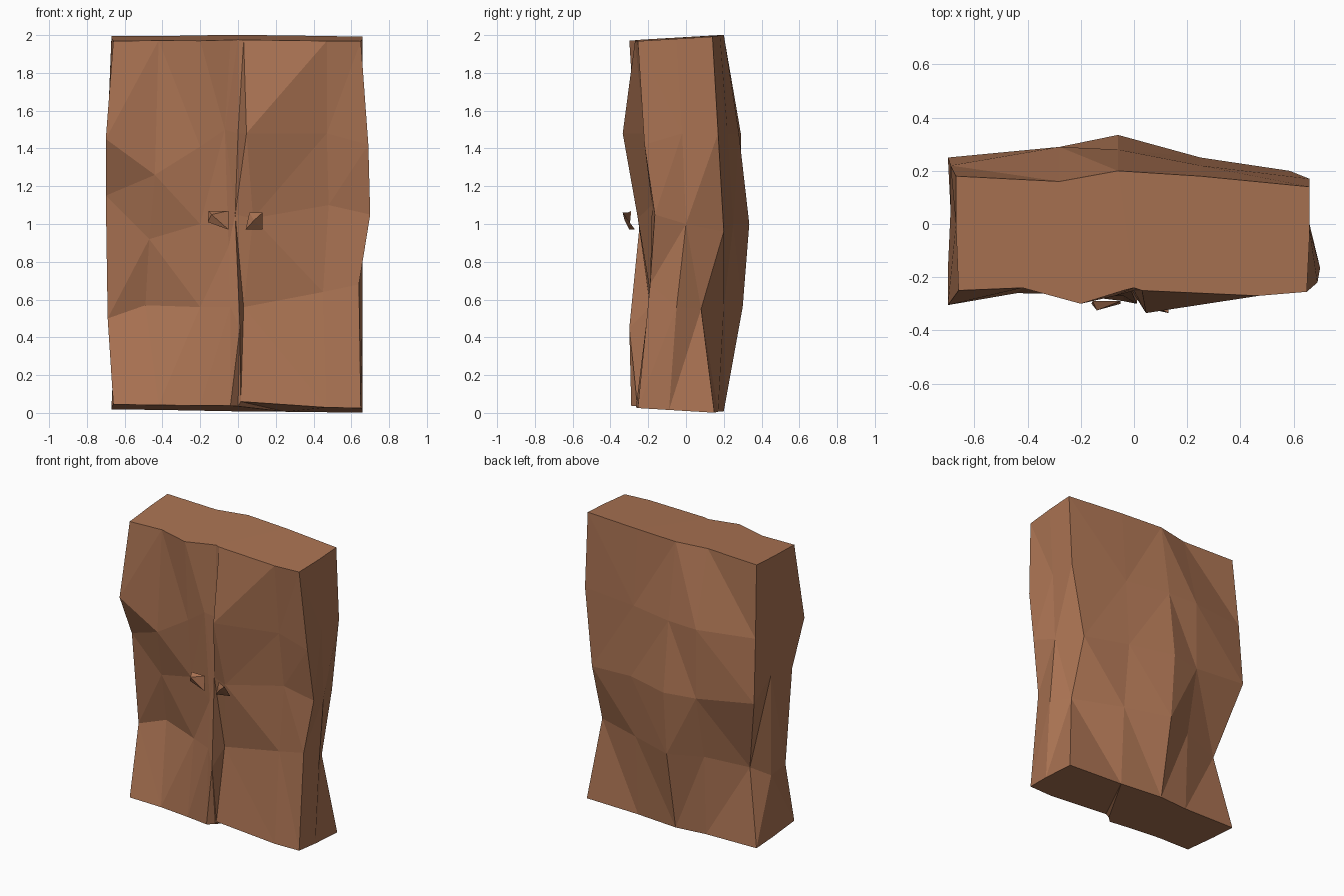
import bpy, bmesh

if "Cube" in bpy.data.objects:
    bpy.data.objects.remove(bpy.data.objects["Cube"])

wood = bpy.data.materials.new("brown_wood")
wood.diffuse_color = (0.40, 0.17, 0.085, 1)
wood.use_nodes = True
wood.node_tree.nodes["Principled BSDF"].inputs["Base Color"].default_value = wood.diffuse_color


def finish(bm, name):
    bmesh.ops.recalc_face_normals(bm, faces=bm.faces)
    mesh = bpy.data.meshes.new(name)
    bm.to_mesh(mesh)
    bm.free()
    obj = bpy.data.objects.new(name, mesh)
    bpy.context.collection.objects.link(obj)
    mesh.materials.append(wood)
    return obj


# Cabinet body: uneven vertical edges, each x and its depth at five levels
LEVELS = (0.02, 0.56, 1.0, 1.48, 1.99)
EDGES = {
    "front_left": (-0.66, (-0.25, -0.11, -0.17, -0.305, -0.25)),
    "left_door": (-0.42, (-0.25, -0.09, -0.17, -0.26, -0.24)),
    "left_door_inner": (-0.20, (-0.27, -0.20, -0.23, -0.265, -0.30)),
    "gap_left": (-0.04, (-0.29, -0.27, -0.24, -0.27, -0.25)),
    "gap": (0.0, (-0.25, -0.30, -0.24, -0.25, -0.24)),
    "gap_right": (0.03, (-0.26, -0.19, -0.255, -0.335, -0.25)),
    "right_door": (0.47, (-0.265, -0.19, -0.18, -0.22, -0.27)),
    "front_right": (0.65, (-0.255, -0.19, -0.165, -0.22, -0.255)),
    "right_side": (0.66, (-0.09, -0.05, 0.0, -0.02, -0.05)),
    "back_right": (0.66, (0.15, 0.08, 0.20, 0.17, 0.14)),
    "back_inner": (0.25, (0.17, 0.20, 0.25, 0.22, 0.18)),
    "back_peak": (-0.06, (0.20, 0.30, 0.335, 0.28, 0.20)),
    "back_outer": (-0.28, (0.18, 0.20, 0.29, 0.29, 0.16)),
    "back_left": (-0.67, (0.18, 0.11, 0.25, 0.22, 0.18)),
    "left_side": (-0.67, (0.0, -0.01, 0.05, 0.0, 0.0)),
}
# Warped points that leave the regular grid: (x, z) by edge and level
WARPS = {
    ("front_left", 1): (-0.69, 0.50), ("front_left", 2): (-0.70, 1.15),
    ("front_left", 3): (-0.70, 1.45), ("left_door", 1): (-0.49, 0.57),
    ("left_door", 2): (-0.47, 0.92), ("left_door", 3): (-0.44, 1.26),
    ("left_door_inner", 3): (-0.20, 1.41), ("gap_left", 2): (-0.05, 0.88),
    ("gap_left", 3): (-0.07, 1.50), ("gap", 1): (0.01, 0.45),
    ("gap", 2): (-0.015, 1.05), ("gap_right", 0): (0.015, 0.06),
    ("gap_right", 2): (0.08, 1.03), ("gap_right", 3): (0.045, 1.48),
    ("right_door", 2): (0.48, 1.10), ("right_door", 1): (0.45, 0.64),
    ("front_right", 1): (0.64, 0.68), ("front_right", 2): (0.70, 1.05),
    ("front_right", 3): (0.69, 1.42), ("back_right", 1): (0.59, 0.55),
    ("back_right", 2): (0.585, 0.96), ("back_left", 1): (-0.57, 0.53),
    ("back_left", 2): (-0.70, 1.06), ("back_left", 3): (-0.69, 1.50),
    ("left_side", 1): (-0.65, 0.45), ("left_side", 2): (-0.69, 1.18),
}
bm = bmesh.new()
rings = []
for i, level in enumerate(LEVELS):
    ring = []
    for name, (x, depths) in EDGES.items():
        y, z = depths[i], level
        if i == 0:
            z += -0.015 * x - 0.06 * y
        elif i == len(LEVELS) - 1:
            z += 0.06 * y - 0.01 * abs(x)
        x, z = WARPS.get((name, i), (x, z))
        ring.append(bm.verts.new((x, y, z)))
    rings.append(ring)

# Faceted walls, each quad split along its shorter diagonal
n = len(EDGES)
for low, high in zip(rings, rings[1:]):
    for j in range(n):
        a, b = low[j], low[(j + 1) % n]
        c, d = high[(j + 1) % n], high[j]
        if (a.co - c.co).length < (b.co - d.co).length:
            tris = ((a, b, c), (a, c, d))
        else:
            tris = ((a, b, d), (b, c, d))
        for tri in tris:
            bm.faces.new(tri)

# Top and bottom caps
caps = [bm.faces.new(rings[0][::-1]), bm.faces.new(rings[-1])]
bmesh.ops.triangulate(bm, faces=caps)
finish(bm, "cabinet_body")


# Door knobs: skewed four-sided pyramids
def knob(name, base, tip):
    bm = bmesh.new()
    ring = [bm.verts.new(p) for p in base]
    apex = bm.verts.new(tip)
    bm.faces.new(ring)
    for j in range(4):
        bm.faces.new((ring[j], ring[(j + 1) % 4], apex))
    finish(bm, name)


knob("left_knob",
     [(-0.16, -0.30, 1.01), (-0.05, -0.30, 0.97), (-0.05, -0.29, 1.07), (-0.155, -0.29, 1.07)],
     (-0.14, -0.325, 1.05))
knob("right_knob",
     [(0.04, -0.30, 0.97), (0.13, -0.27, 0.97), (0.13, -0.335, 1.06), (0.06, -0.30, 1.06)],
     (0.085, -0.325, 1.02))
